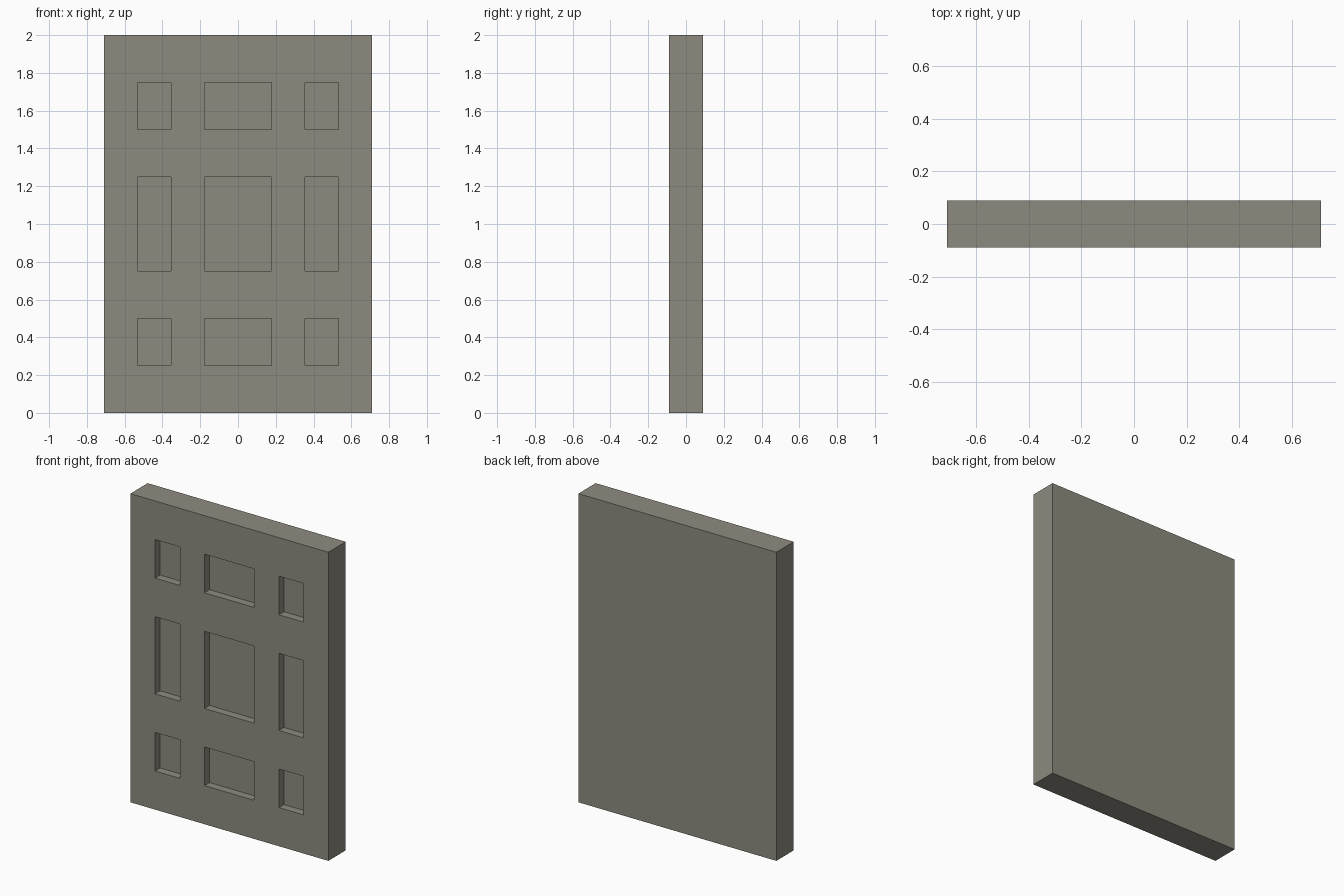
import bpy, bmesh
from mathutils import Vector

if "Cube" in bpy.data.objects:
    bpy.data.objects.remove(bpy.data.objects["Cube"])

HALF_Y = 0.089      # half the slab thickness
DEPTH = 0.052       # recess depth
U = 0.1775          # column spacing unit
XS = [-4 * U, -3 * U, -2 * U, -U, U, 2 * U, 3 * U, 4 * U]
ZS = [0, 0.25, 0.5, 0.75, 1.25, 1.5, 1.75, 2.0]

stone = bpy.data.materials.new("grey_stone")
stone.diffuse_color = (0.27, 0.26, 0.212, 1)
stone.use_nodes = True
stone.node_tree.nodes["Principled BSDF"].inputs["Base Color"].default_value = stone.diffuse_color

bm = bmesh.new()

# front face laid out as a grid; odd/odd cells are the panels
grid = [[bm.verts.new((x, -HALF_Y, z)) for z in ZS] for x in XS]
panels = []
for i in range(len(XS) - 1):
    for j in range(len(ZS) - 1):
        f = bm.faces.new((grid[i][j], grid[i + 1][j], grid[i + 1][j + 1], grid[i][j + 1]))
        if i % 2 and j % 2:
            panels.append(f)

# slab sides and plain back
rim = [e for e in bm.edges if e.is_boundary]
ext = bmesh.ops.extrude_edge_only(bm, edges=rim)["geom"]
bmesh.ops.translate(bm, verts=[g for g in ext if isinstance(g, bmesh.types.BMVert)],
                    vec=Vector((0, 2 * HALF_Y, 0)))
bmesh.ops.contextual_create(bm, geom=[e for e in bm.edges if e.is_boundary])

# sink the nine panels
for f in panels:
    r = bmesh.ops.extrude_discrete_faces(bm, faces=[f])
    bmesh.ops.translate(bm, verts=r["faces"][0].verts[:], vec=Vector((0, DEPTH, 0)))

bmesh.ops.recalc_face_normals(bm, faces=bm.faces[:])
mesh = bpy.data.meshes.new("panelled_slab")
bm.to_mesh(mesh)
bm.free()
mesh.materials.append(stone)
slab = bpy.data.objects.new("panelled_slab", mesh)
bpy.context.collection.objects.link(slab)
